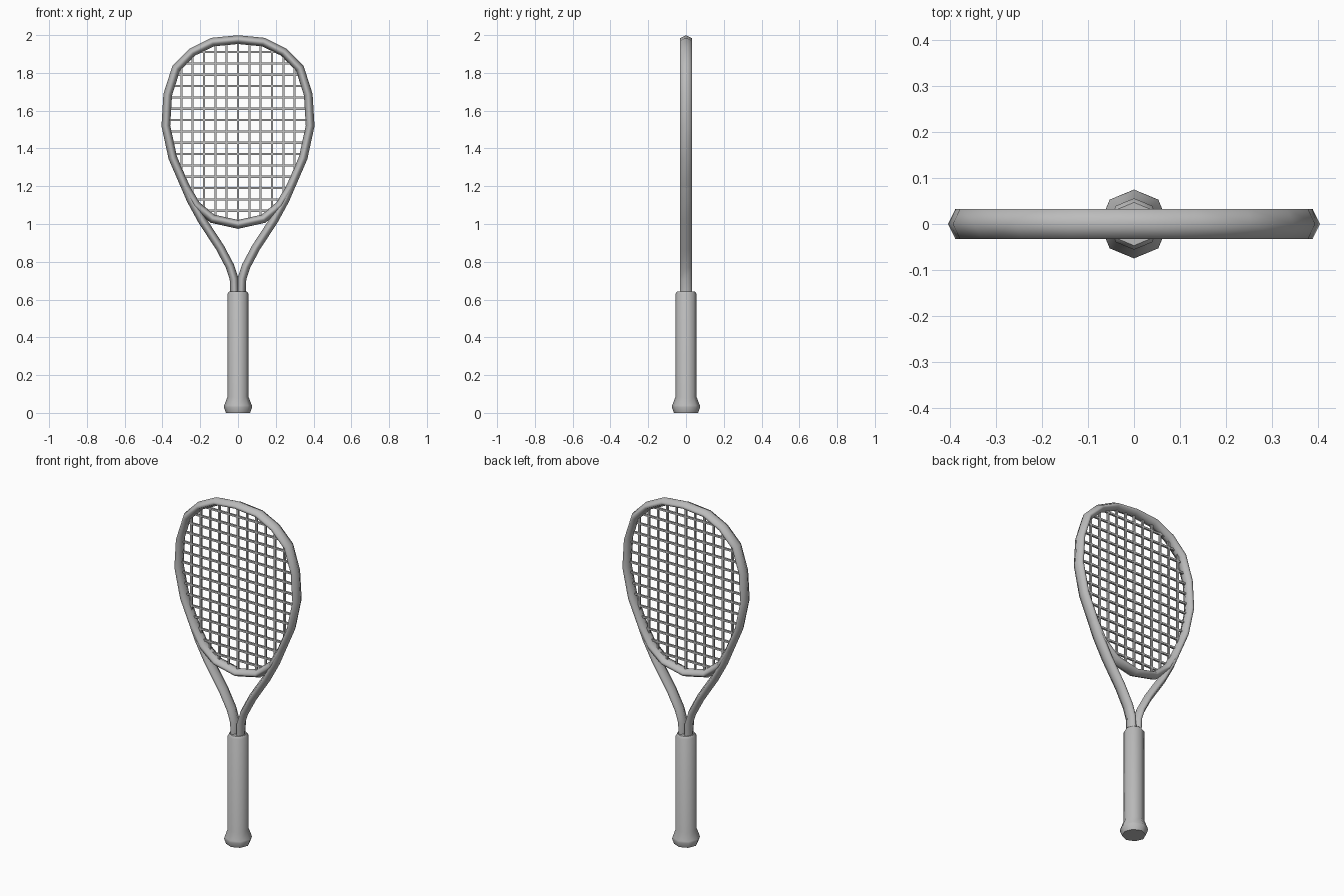
import bpy, bmesh, math
from mathutils import Vector

cube = bpy.data.objects.get("Cube")
if cube:
    bpy.data.objects.remove(cube, do_unlink=True)

grey = bpy.data.materials.new("plain grey")
grey.use_nodes = True
COLOUR = (0.5, 0.5, 0.5, 1)
grey.diffuse_color = COLOUR
grey.node_tree.nodes["Principled BSDF"].inputs["Base Color"].default_value = COLOUR


def finish(bm, name, angle=70):
    """Turn a bmesh into a shaded, coloured object."""
    bmesh.ops.recalc_face_normals(bm, faces=bm.faces[:])
    mesh = bpy.data.meshes.new(name)
    bm.to_mesh(mesh)
    bm.free()
    mesh.materials.append(grey)
    obj = bpy.data.objects.new(name, mesh)
    bpy.context.collection.objects.link(obj)
    bpy.ops.object.select_all(action="DESELECT")
    obj.select_set(True)
    bpy.context.view_layer.objects.active = obj
    bpy.ops.object.shade_smooth_by_angle(angle=math.radians(angle))
    return obj


def skin(bm, rings, closed):
    """Bridge rings of vertices, capping the ends of an open run."""
    n = len(rings[0])
    pairs = list(zip(rings, rings[1:]))
    if closed:
        pairs.append((rings[-1], rings[0]))
    else:
        bm.faces.new(rings[0])
        bm.faces.new(rings[-1])
    for a, b in pairs:
        for i in range(n):
            j = (i + 1) % n
            bm.faces.new((a[i], a[j], b[j], b[i]))


# Tube section: across the path, then front to back
HALF, FLAT, DEPTH = 0.023, 0.007, 0.033
SECTION = [(HALF, 0), (FLAT, DEPTH), (-FLAT, DEPTH),
           (-HALF, 0), (-FLAT, -DEPTH), (FLAT, -DEPTH)]


def tube(name, path, closed):
    """Sweep the section along a path of (x, z) points with mitred bends."""
    bm = bmesh.new()
    pts = [Vector(p) for p in path]
    rings = []
    for i, p in enumerate(pts):
        first, last = i == 0, i == len(pts) - 1
        before = (p - pts[i - 1]).normalized() if closed or not first else None
        after = (pts[(i + 1) % len(pts)] - p).normalized() if closed or not last else None
        before, after = before or after, after or before
        along = (before + after).normalized()
        side = Vector((along.y, -along.x)) / along.dot(after)
        rings.append([bm.verts.new((p.x + side.x * u, v, p.y + side.y * u))
                      for u, v in SECTION])
    skin(bm, rings, closed)
    return finish(bm, name)


# Hoop, mirrored from its left half
half = [(0, 1.976), (0.135, 1.963), (0.242, 1.91), (0.327, 1.825),
        (0.372, 1.685), (0.382, 1.52), (0.345, 1.35), (0.28, 1.2),
        (0.222, 1.1), (0.135, 1.028), (0, 0.998)]
hoop = half + [(-x, z) for x, z in half[-2:0:-1]]
tube("hoop", hoop, True)

# Throat arms
arm = [(0.28, 1.2), (0.25, 1.13), (0.19, 1.02), (0.095, 0.875),
       (0.042, 0.775), (0.021, 0.71), (0.018, 0.63)]
for side, name in ((1, "left_throat_arm"), (-1, "right_throat_arm")):
    tube(name, [(side * x, z) for x, z in arm], False)

# Eight-sided handle with a flared butt
bm = bmesh.new()
profile = [(0.064, 0), (0.075, 0.03), (0.073, 0.04), (0.056, 0.085),
           (0.056, 0.63), (0.047, 0.643)]
rings = []
for r, z in profile:
    turns = [math.tau * k / 8 for k in range(8)]
    rings.append([bm.verts.new((r * math.cos(a), r * math.sin(a), z)) for a in turns])
skin(bm, rings, False)
finish(bm, "handle", 50)


# Strings, each running between the two hoop crossings on its line
def crossings(axis, value):
    found = []
    for a, b in zip(hoop, hoop[1:] + hoop[:1]):
        if (a[axis] - value) * (b[axis] - value) <= 0 and a[axis] != b[axis]:
            t = (value - a[axis]) / (b[axis] - a[axis])
            found.append(a[1 - axis] + t * (b[1 - axis] - a[1 - axis]))
    return min(found), max(found)


def strings(name, axis, values, thick=0.011):
    bm = bmesh.new()
    for value in values:
        low, high = crossings(axis, value)
        box = bmesh.ops.create_cube(bm, size=1)["verts"]
        middle, length = (low + high) / 2, high - low
        if axis == 0:
            scale, centre = (thick, thick, length), (value, 0, middle)
        else:
            scale, centre = (length, thick, thick), (middle, 0, value)
        bmesh.ops.scale(bm, vec=scale, verts=box)
        bmesh.ops.translate(bm, vec=centre, verts=box)
    finish(bm, name, 30)


GAP = 0.06
strings("main_strings", 0, [GAP * k for k in range(-5, 6)])
strings("cross_strings", 1, [1.91 - GAP * k for k in range(15)])
